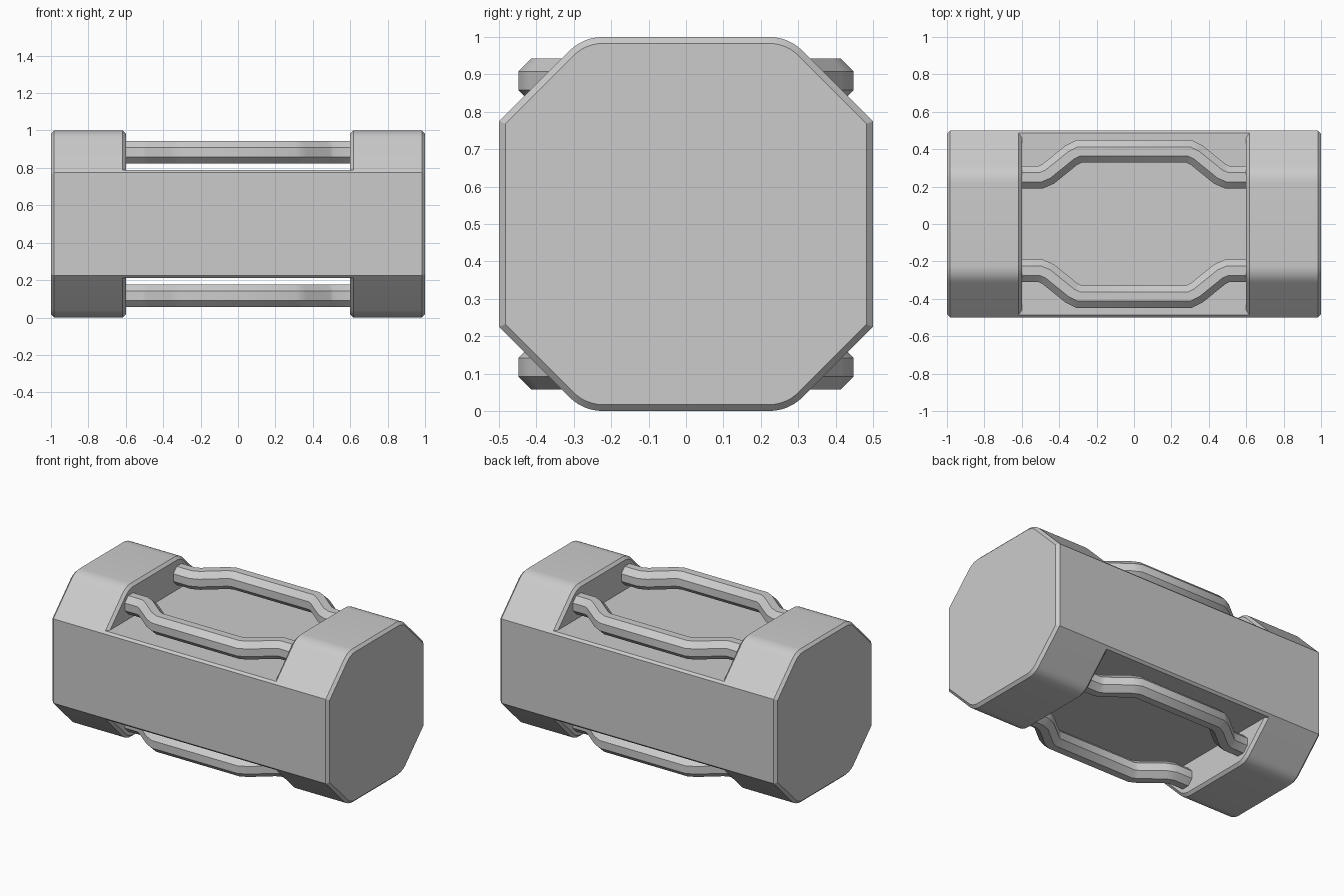
import bpy, bmesh, math
from mathutils import Vector

if "Cube" in bpy.data.objects:
    bpy.data.objects.remove(bpy.data.objects["Cube"])


def loft(name, rings):
    """Skin equal-sized rings of 3D points and close both ends."""
    bm = bmesh.new()
    loops = [[bm.verts.new(p) for p in ring] for ring in rings]
    n = len(loops[0])
    for a, b in zip(loops, loops[1:]):
        for i in range(n):
            j = (i + 1) % n
            bm.faces.new((a[i], a[j], b[j], b[i]))
    bm.faces.new(loops[0])
    bm.faces.new(loops[-1])
    bmesh.ops.recalc_face_normals(bm, faces=bm.faces)
    mesh = bpy.data.meshes.new(name)
    bm.to_mesh(mesh)
    bm.free()
    obj = bpy.data.objects.new(name, mesh)
    bpy.context.collection.objects.link(obj)
    bpy.ops.object.select_all(action='DESELECT')
    obj.select_set(True)
    bpy.context.view_layer.objects.active = obj
    bpy.ops.object.shade_smooth_by_angle(angle=math.radians(30))
    return obj


def four_way(quarter):
    """Mirror a quarter profile (y, z) into a full counter-clockwise outline."""
    half = quarter + [(-y, z) for y, z in reversed(quarter)]
    return half + [(-y, -z) for y, z in half]


def inset(outline, d):
    """Offset a counter-clockwise outline inward by d."""
    pts = [Vector(p) for p in outline]
    out = []
    for i, p in enumerate(pts):
        u = (p - pts[i - 1]).normalized()
        v = (pts[(i + 1) % len(pts)] - p).normalized()
        n = Vector((-u.y - v.y, u.x + v.x)).normalized()
        out.append(p + n * d / n.dot(Vector((-u.y, u.x))))
    return out


def section(x, outline):
    return [(x, y, z + 0.5) for y, z in outline]


# End caps: octagon with rounded upper and lower corners, chamfered rims
corner, t, steps = Vector((0.275, 0.5)), 0.055, 6
a, b = corner + Vector((t, -t)) * 0.7071, corner - Vector((t, 0))
arc = []
for i in range(steps + 1):
    s = i / steps
    arc.append(tuple(a * (1 - s) ** 2 + corner * 2 * s * (1 - s) + b * s * s))
full = four_way([(0.5, 0.275)] + arc)
small = inset(full, 0.017)
for side, sx in (("left", -1), ("right", 1)):
    loft(side + "_end_cap", [section(sx * 0.6, small), section(sx * 0.617, full),
                             section(sx * 0.983, full), section(sx, small)])

# Recessed middle body, flush with the cap sides
slab = four_way([(0.5, 0.275), (0.486, 0.289)])
loft("middle_body", [section(-0.617, slab), section(0.617, slab)])

# Four bent eight-sided handle bars
left = [(-0.61, 0.25), (-0.5, 0.25), (-0.46, 0.267), (-0.335, 0.368), (-0.295, 0.388)]
path = [Vector(p) for p in left + [(-x, y) for x, y in reversed(left)]]
radius = 0.06 / math.cos(math.pi / 8)
for level, sz in (("upper", 1), ("lower", -1)):
    for side, sy in (("front", -1), ("back", 1)):
        rings = []
        for i, p in enumerate(path):
            u = (p - path[max(i - 1, 0)]).normalized()
            v = (path[min(i + 1, len(path) - 1)] - p).normalized()
            tan = (u + v).normalized()
            miter = 1 / tan.dot(u if i else v)
            ring = []
            for k in range(8):
                ang = math.pi * (k + 0.5) / 4
                r = radius * math.cos(ang) * miter
                ring.append((p.x - tan.y * r, sy * (p.y + tan.x * r),
                             0.5 + sz * 0.383 + radius * math.sin(ang)))
            rings.append(ring)
        bar = loft(level + "_" + side + "_bar", rings)
        bpy.ops.object.shade_smooth_by_angle(angle=math.radians(50))
